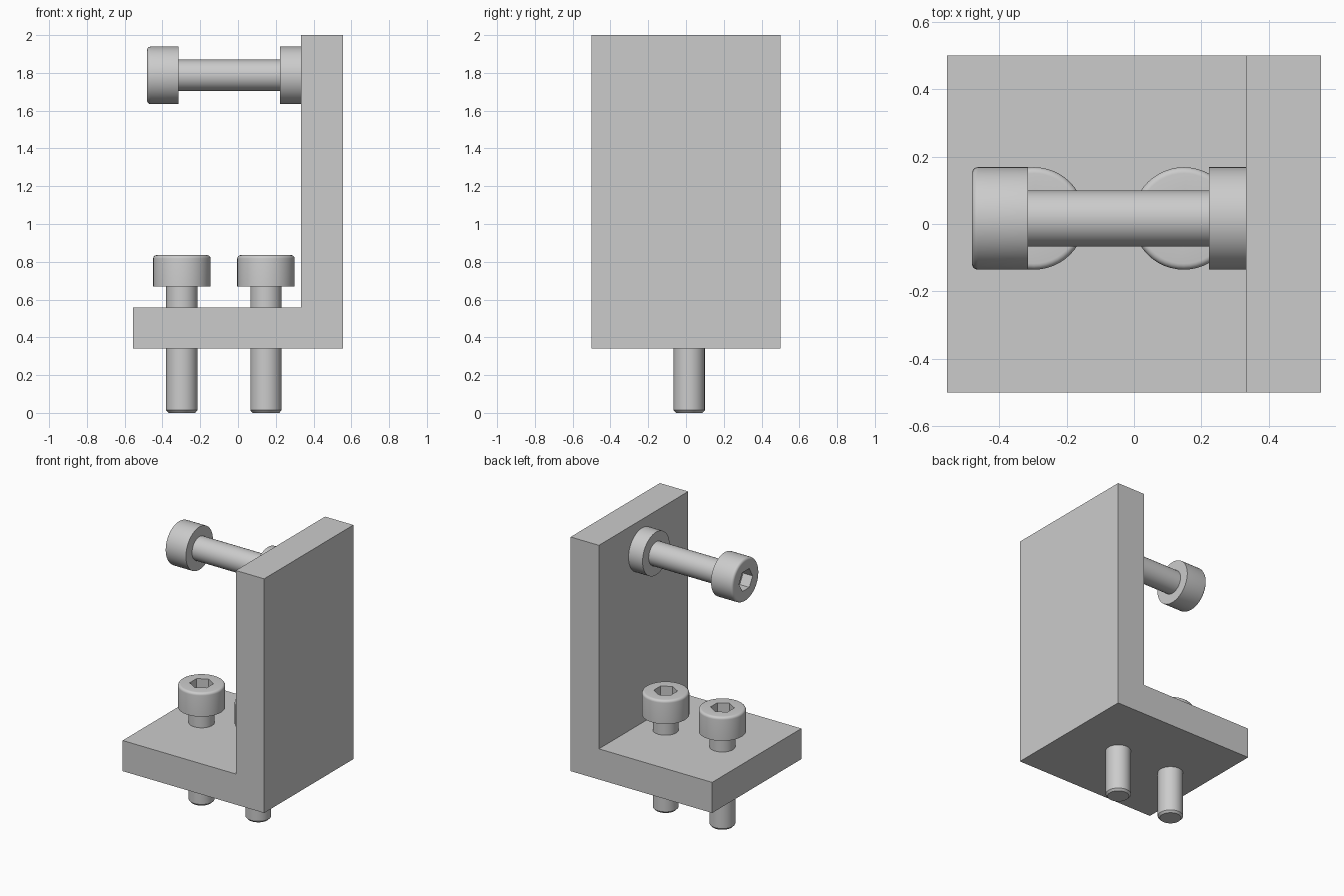
import bpy, bmesh, math
from mathutils import Matrix

if "Cube" in bpy.data.objects:
    bpy.data.objects.remove(bpy.data.objects["Cube"])

SEG = 48
AXIS_Y = 0.0165  # screws sit slightly off the bracket centre


def finish(name, bm, matrix=Matrix(), smooth=False):
    bmesh.ops.recalc_face_normals(bm, faces=bm.faces)
    mesh = bpy.data.meshes.new(name)
    bm.to_mesh(mesh)
    bm.free()
    obj = bpy.data.objects.new(name, mesh)
    bpy.context.collection.objects.link(obj)
    obj.matrix_world = matrix
    if smooth:
        bpy.ops.object.select_all(action='DESELECT')
        obj.select_set(True)
        bpy.context.view_layer.objects.active = obj
        bpy.ops.object.shade_smooth_by_angle(angle=math.radians(35))
    return obj


def lathe(name, profile, matrix):
    """Loft rings (radius, z, is_hex) along z and cap both ends."""
    bm = bmesh.new()
    rings = []
    for r, z, is_hex in profile:
        ring = []
        for i in range(SEG):
            a = 2 * math.pi * i / SEG
            k = r
            if is_hex:
                deg = (360 * i / SEG - 30) % 60 - 30
                k = r * math.cos(math.pi / 6) / math.cos(math.radians(deg))
            ring.append(bm.verts.new((k * math.cos(a), k * math.sin(a), z)))
        rings.append(ring)
    for a, b in zip(rings, rings[1:]):
        for i in range(SEG):
            j = (i + 1) % SEG
            bm.faces.new((a[i], a[j], b[j], b[i]))
    bm.faces.new(rings[0][::-1])
    bm.faces.new(rings[-1])
    return finish(name, bm, matrix, smooth=True)


def screw(name, matrix):
    head_r, base, top, f = 0.152, 0.668, 0.835, 0.018
    profile = [(0.070, 0, False), (0.083, 0.014, False),
               (0.083, base, False), (head_r, base, False)]
    # rounded head rim
    for i in range(6):
        t = math.pi / 2 * i / 5
        profile.append((head_r - f + f * math.cos(t), top - f + f * math.sin(t), False))
    # hexagonal socket
    profile += [(0.077, top, True), (0.077, top - 0.075, True)]
    return lathe(name, profile, matrix)


# L-shaped bracket
bm = bmesh.new()
outline = [(-0.555, 0.34), (0.555, 0.34), (0.555, 2.0),
           (0.333, 2.0), (0.333, 0.557), (-0.555, 0.557)]
face = bm.faces.new([bm.verts.new((x, -0.5, z)) for x, z in outline])
ext = bmesh.ops.extrude_face_region(bm, geom=[face])
bmesh.ops.translate(bm, vec=(0, 1, 0),
                    verts=[v for v in ext["geom"] if isinstance(v, bmesh.types.BMVert)])
finish("bracket", bm)

# mounting screws through the base
for name, x in (("base_screw_left", -0.297), ("base_screw_right", 0.148)):
    screw(name, Matrix.Translation((x, AXIS_Y, 0)))

# horizontal screw and the round boss it threads into
turn = Matrix.Rotation(math.radians(-90), 4, 'Y')
screw("wall_screw", Matrix.Translation((0.354, AXIS_Y, 1.787)) @ turn)
lathe("wall_boss", [(0.152, 0, False), (0.152, 0.113, False)],
      Matrix.Translation((0.336, AXIS_Y, 1.787)) @ turn)
